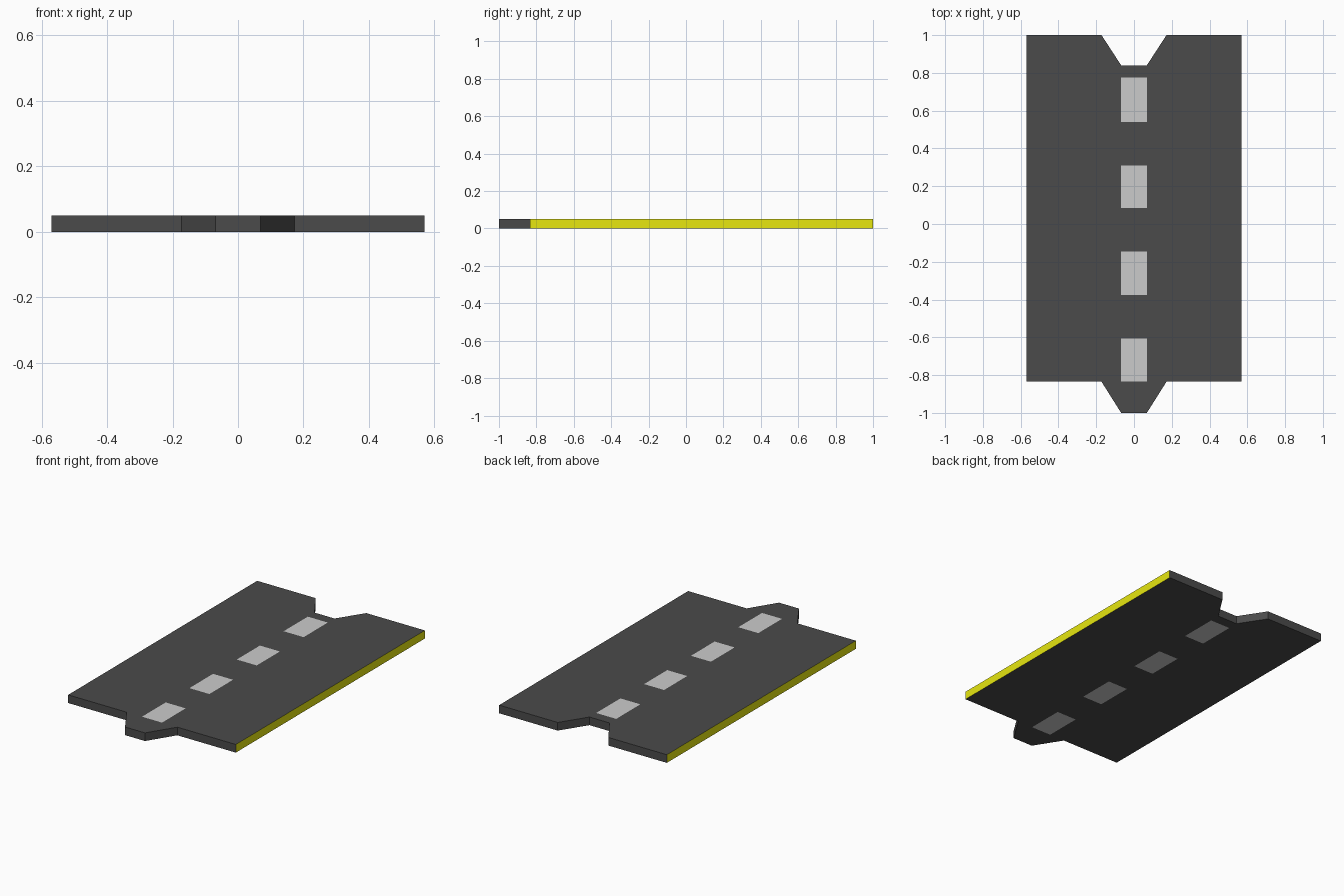
import bpy
import bmesh

if "Cube" in bpy.data.objects:
    bpy.data.objects.remove(bpy.data.objects["Cube"])

HEIGHT = 0.05
HALF_DASH = 0.068
DASHES = [(-0.835, -0.605), (-0.375, -0.145), (0.085, 0.31), (0.54, 0.775)]
# Half outline stations: x, front edge y, back edge y
HALF = [(HALF_DASH, -1.0, 0.84), (0.172, -0.835, 1.0), (0.57, -0.835, 1.0)]


def material(name, colour):
    mat = bpy.data.materials.new(name)
    mat.diffuse_color = (*colour, 1)
    mat.use_nodes = True
    mat.node_tree.nodes["Principled BSDF"].inputs["Base Color"].default_value = mat.diffuse_color
    return mat


bm = bmesh.new()

# Road plan as lengthwise columns, with the joining tab and matching notch
stations = [(-x, a, b) for x, a, b in reversed(HALF)] + HALF
pairs = [(bm.verts.new((x, a, 0)), bm.verts.new((x, b, 0))) for x, a, b in stations]
for (a, b), (c, d) in zip(pairs, pairs[1:]):
    bm.faces.new((a, c, d, b))

# Cut the centre column where each lane dash starts and ends
for y in (y for dash in DASHES for y in dash):
    centre = [f for f in bm.faces if abs(f.calc_center_median().x) < 0.01]
    edges = {e for f in centre for e in f.edges}
    verts = {v for f in centre for v in f.verts}
    bmesh.ops.bisect_plane(bm, geom=centre + list(edges) + list(verts),
                           plane_co=(0, y, 0), plane_no=(0, 1, 0))

# Thicken into a slab
extruded = bmesh.ops.extrude_face_region(bm, geom=bm.faces[:], use_keep_orig=True)
top = [v for v in extruded["geom"] if isinstance(v, bmesh.types.BMVert)]
bmesh.ops.translate(bm, verts=top, vec=(0, 0, HEIGHT))
bmesh.ops.recalc_face_normals(bm, faces=bm.faces[:])

# Pale dashes run through both faces; long side edges are yellow
for f in bm.faces:
    c = f.calc_center_median()
    if abs(f.normal.z) > 0.9:
        if abs(c.x) < 0.01 and any(a < c.y < b for a, b in DASHES):
            f.material_index = 1
    elif abs(c.x) > 0.56:
        f.material_index = 2

mesh = bpy.data.meshes.new("road_tile")
bm.to_mesh(mesh)
bm.free()
for name, colour in (("asphalt", (0.07, 0.07, 0.07)),
                     ("lane_paint", (0.55, 0.55, 0.55)),
                     ("edge_yellow", (0.8, 0.8, 0.005))):
    mesh.materials.append(material(name, colour))
road = bpy.data.objects.new("road_tile", mesh)
bpy.context.collection.objects.link(road)
